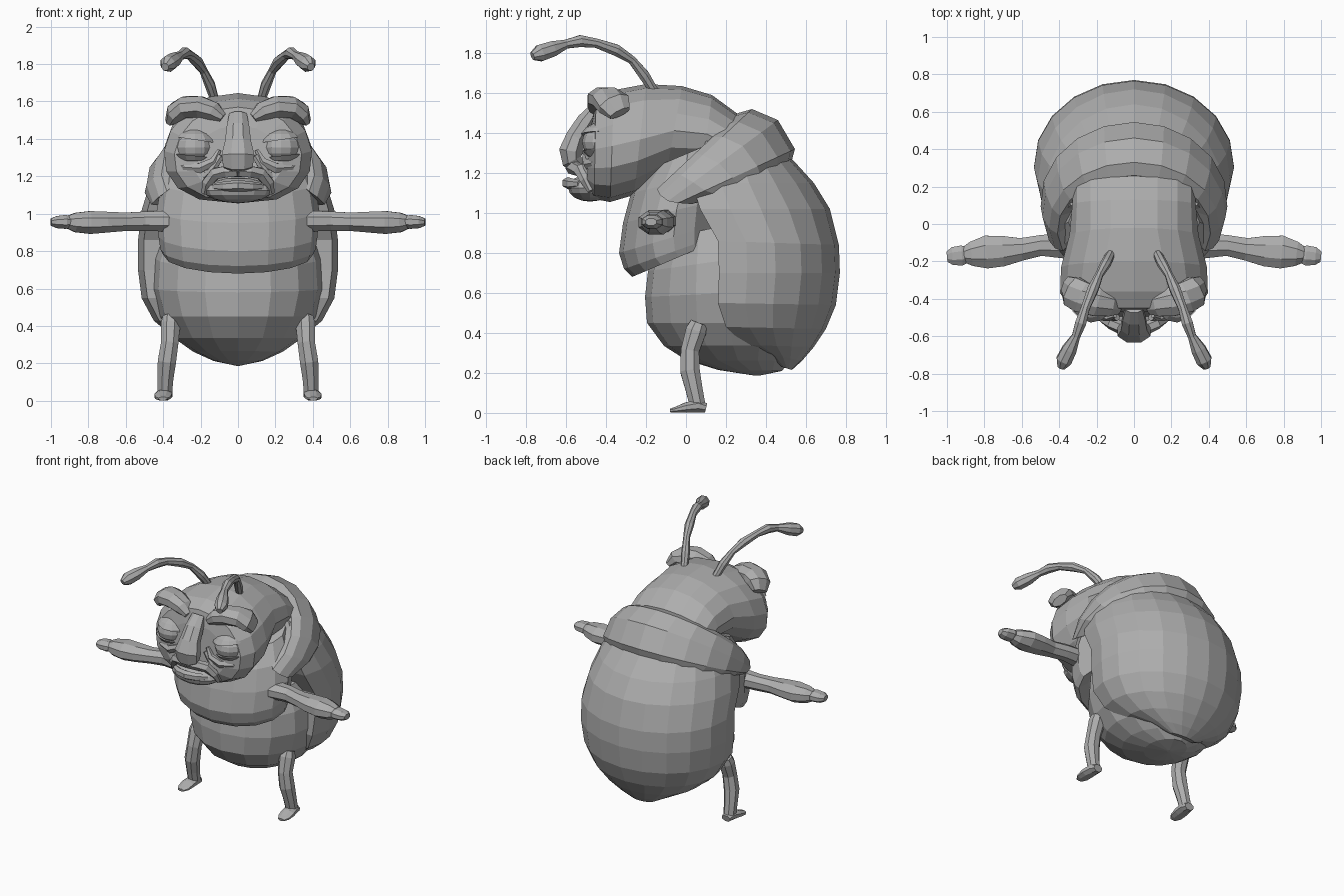
import bpy, bmesh, math
from mathutils import Vector

skin = bpy.data.materials.new("plain_grey")
skin.diffuse_color = (0.42, 0.42, 0.42, 1)


def finish(name, bm, mirror=False):
    bmesh.ops.remove_doubles(bm, verts=bm.verts, dist=0.0005)
    bmesh.ops.recalc_face_normals(bm, faces=bm.faces)
    me = bpy.data.meshes.new(name)
    bm.to_mesh(me)
    bm.free()
    me.materials.append(skin)
    ob = bpy.data.objects.new(name, me)
    bpy.context.collection.objects.link(ob)
    if mirror:
        mod = ob.modifiers.new("mirror", 'MIRROR')
        mod.use_mirror_merge = False
    return ob


def loft(name, rings, mirror=False):
    """Skin a list of equal closed rings and cap both ends."""
    bm = bmesh.new()
    rows = [[bm.verts.new(p) for p in r] for r in rings]
    n = len(rows[0])
    for a, b in zip(rows, rows[1:]):
        for i in range(n):
            j = (i + 1) % n
            bm.faces.new((a[i], a[j], b[j], b[i]))
    bm.faces.new(rows[0])
    bm.faces.new(rows[-1])
    return finish(name, bm, mirror)


def ring(ay, az, by, bz, w, bias=0.0, square=1.0, n=16):
    """Ellipse from a to b in the side plane, half width w, fuller towards b."""
    a, b = Vector((0, ay, az)), Vector((0, by, bz))
    mid, half = (a + b) / 2, (a - b) / 2
    pts = []
    for i in range(n):
        t = 2 * math.pi * i / n
        c = math.copysign(abs(math.cos(t)) ** square, math.cos(t))
        pts.append(mid + half * math.sin(t) + Vector((w * c * (1 - bias * math.sin(t)), 0, 0)))
    return pts


def arch(fy, fz, by, bz, w, start=-20, n=12):
    """Open arch round the back: ends at f, middle at b."""
    f, b, t0 = Vector((0, fy, fz)), Vector((0, by, bz)), math.radians(start)
    pts = []
    for i in range(n + 1):
        t = t0 + (math.pi - 2 * t0) * i / n
        k = (math.sin(t) - math.sin(t0)) / (1 - math.sin(t0))
        pts.append(f + (b - f) * k + Vector((w * math.cos(t), 0, 0)))
    return pts


def tube(name, pts, up, n=8, mirror=True):
    """Sweep along x, y, z, side radius, up radius."""
    c = [Vector(p[:3]) for p in pts]
    rings = []
    for i, p in enumerate(pts):
        tan = (c[min(i + 1, len(c) - 1)] - c[max(i - 1, 0)]).normalized()
        s = tan.cross(Vector(up)).normalized()
        u = s.cross(tan)
        rings.append([c[i] + s * p[3] * math.cos(t) + u * p[-1] * math.sin(t)
                      for t in (2 * math.pi * (k + 0.5) / n for k in range(n))])
    return loft(name, rings, mirror)


def ball(name, loc, size, cut=None, mirror=True):
    """Ellipsoid, optionally keeping only the part on the cut normal's side."""
    bm = bmesh.new()
    bmesh.ops.create_uvsphere(bm, u_segments=12, v_segments=8, radius=1)
    for v in bm.verts:
        v.co = Vector([v.co[i] * size[i] + loc[i] for i in range(3)])
    if cut:
        r = bmesh.ops.bisect_plane(bm, geom=bm.verts[:] + bm.edges[:] + bm.faces[:],
                                   plane_co=cut[0], plane_no=cut[1], clear_inner=True)
        edges = [e for e in r['geom_cut'] if isinstance(e, bmesh.types.BMEdge)]
        bmesh.ops.holes_fill(bm, edges=edges, sides=0)
    return finish(name, bm, mirror)


X, Y, Z = (1, 0, 0), (0, 1, 0), (0, 0, 1)

# Body
loft("belly", [ring(*r) for r in (
    (-.13, .87, .50, 1.0, .39), (-.19, .71, .60, .82, .45), (-.205, .58, .62, .62, .46),
    (-.195, .45, .62, .45, .42), (-.11, .335, .58, .34, .345), (.0, .265, .52, .26, .24),
    (.16, .215, .48, .21, .13), (.34, .187, .37, .187, .01))])
loft("chest", [ring(*r) for r in (
    (-.18, 1.22, .2, 1.38, .35), (-.275, 1.1, .25, 1.22, .41), (-.315, .95, .22, 1.08, .435),
    (-.335, .80, .21, .96, .425), (-.31, .72, .2, .90, .415), (-.27, .68, .2, .88, .40),
    (-.18, .72, .17, .88, .36))])

# Wing case closed by a flat front
loft("wing_case", [arch(*r) for r in (
    (.1, 1.36, .44, 1.36, .36), (.05, 1.26, .54, 1.26, .42), (.03, 1.15, .64, 1.15, .475),
    (.07, 1.02, .72, 1.02, .515), (.16, .86, .765, .84, .535), (.165, .7, .77, .7, .535),
    (.16, .55, .75, .54, .515), (.2, .43, .70, .42, .45), (.29, .34, .64, .33, .34),
    (.40, .30, .58, .26, .22), (.48, .23, .53, .215, .10))])

# Collar plate: the same profile carried round the back
collar = [arch(*r, -22) for r in (
    (.12, 1.07, .40, 1.22, .42), (.03, 1.045, .53, 1.265, .475), (-.04, 1.05, .545, 1.32, .50),
    (-.09, 1.06, .46, 1.465, .49), (-.13, 1.09, .33, 1.52, .455), (-.145, 1.12, .26, 1.50, .41),
    (-.05, 1.2, .22, 1.43, .31))]
loft("collar_plate", list(zip(*collar)))

# Head
loft("head", [ring(*r) for r in (
    (-.48, 1.32, -.49, 1.24, .04), (-.47, 1.47, -.50, 1.12, .24, .1, .85),
    (-.45, 1.57, -.46, 1.07, .34, .08, .8), (-.36, 1.615, -.38, 1.055, .395, .08, .75),
    (-.2, 1.645, -.26, 1.09, .39, .1, .85), (-.02, 1.635, -.1, 1.19, .345, .06),
    (.13, 1.59, .08, 1.2, .33), (.28, 1.48, .25, 1.15, .33))])

# Eyes with heavy lids and bags
ball("eye", (.23, -.415, 1.355), (.105, .105, .085))
ball("upper_lid", (.23, -.42, 1.36), (.12, .115, .095), ((.23, -.42, 1.395), (-.15, 0, 1)))
ball("lower_lid", (.23, -.415, 1.35), (.12, .115, .09), ((.23, -.41, 1.31), (.1, 0, -1)))
tube("eye_bag", [(.10, -.49, 1.34, .012), (.13, -.495, 1.28, .025), (.2, -.485, 1.245, .03),
                 (.28, -.45, 1.245, .03), (.35, -.395, 1.29, .02), (.375, -.35, 1.35, .01)], Y, 6)
tube("brow", [(.08, -.44, 1.51, .03, .045), (.13, -.43, 1.545, .055, .07),
              (.2, -.415, 1.57, .062, .085), (.28, -.39, 1.57, .062, .09),
              (.33, -.36, 1.545, .055, .09), (.36, -.33, 1.50, .03, .06)], Y, 8)

# Nose and mouth
tube("nose", [(0, -.45, 1.53, .05, .03), (0, -.50, 1.46, .065, .05), (0, -.55, 1.38, .075, .055),
              (0, -.575, 1.31, .095, .065), (0, -.57, 1.26, .085, .055), (0, -.53, 1.225, .05, .04)],
     Y, 8, False)
tube("upper_lip", [(.0, -.575, 1.225, .03), (.06, -.56, 1.225, .035), (.12, -.53, 1.215, .035),
                   (.165, -.50, 1.165, .03), (.18, -.475, 1.11, .018)], Y, 6)
tube("nose_fold", [(.09, -.50, 1.31, .018), (.14, -.495, 1.23, .022), (.2, -.465, 1.18, .02),
                   (.23, -.44, 1.12, .01)], Y, 6)
ball("chin", (0, -.48, 1.125), (.18, .11, .068), None, False)
tube("lower_lip", [(-.13, -.53, 1.145, .018), (-.07, -.57, 1.145, .028), (0, -.592, 1.15, .03),
                   (.07, -.57, 1.145, .028), (.13, -.53, 1.145, .018)], Z, 6, False)

# Feelers
tube("feeler", [(.125, -.16, 1.61, .024), (.15, -.21, 1.69, .029), (.185, -.27, 1.765, .022),
                (.22, -.35, 1.815, .031), (.26, -.45, 1.85, .025), (.285, -.53, 1.86, .032),
                (.31, -.60, 1.845, .024), (.345, -.67, 1.82, .042), (.375, -.73, 1.80, .045),
                (.39, -.768, 1.785, .022)], X)

# Arms and hands
tube("arm", [(.33, -.12, .96, .05, .05), (.37, -.115, .96, .075, .06), (.5, -.115, .96, .06, .056),
             (.6, -.135, .957, .065, .053), (.7, -.145, .955, .088, .06), (.79, -.15, .953, .095, .066),
             (.87, -.16, .953, .07, .056), (.91, -.165, .955, .045, .038)], Z)
tube("hand", [(.89, -.165, .955, .045, .03), (.92, -.168, .956, .058, .04),
              (.97, -.172, .955, .052, .035), (1.0, -.175, .955, .03, .02)], Z)

# Legs and feet
tube("leg", [(.36, .065, .45, .045), (.36, .05, .41, .056), (.365, .02, .31, .05),
             (.38, .02, .21, .053), (.388, .04, .12, .046), (.392, .06, .03, .042)], Y)
tube("foot", [(.392, .10, .025, .036, .025), (.393, .06, .035, .046, .035),
              (.40, .0, .027, .05, .027), (.402, -.05, .016, .045, .016),
              (.402, -.08, .011, .025, .01)], Z)
